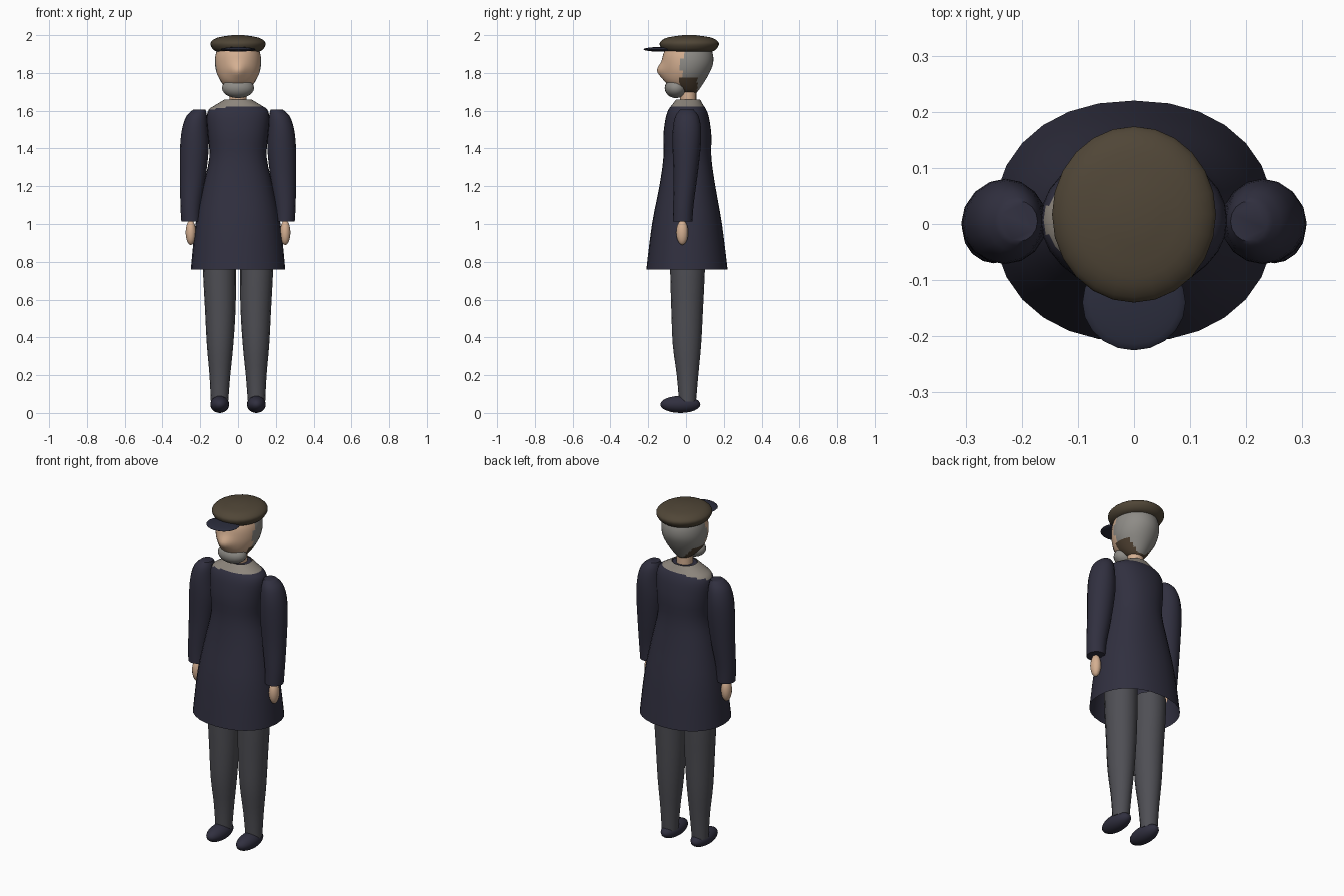
import bpy, bmesh, math
from mathutils import Matrix, Vector

cube = bpy.data.objects.get("Cube")
if cube:
    bpy.data.objects.remove(cube, do_unlink=True)


def material(name, r, g, b):
    m = bpy.data.materials.new(name)
    m.use_nodes = True
    m.diffuse_color = (r, g, b, 1)
    m.node_tree.nodes["Principled BSDF"].inputs["Base Color"].default_value = (r, g, b, 1)
    return m


NAVY = material("navy cloth", .030, .029, .050)
VISOR = material("dark visor", .024, .026, .046)
TROUSER = material("grey trousers", .078, .078, .090)
CAP = material("brown cap", .080, .061, .038)
SKIN = material("skin", .66, .43, .285)
HAIR = material("grey hair", .27, .26, .24)
COLLAR = material("pale collar", .27, .24, .205)
SIDEBURN = material("dark sideburn", .075, .050, .030)


def finish(name, bm, mats, rule=None, angle=50):
    """Turn a bmesh into a smooth object, colouring faces by an optional rule."""
    bmesh.ops.recalc_face_normals(bm, faces=bm.faces)
    if rule:
        for f in bm.faces:
            f.material_index = rule(f.calc_center_median())
    mesh = bpy.data.meshes.new(name)
    bm.to_mesh(mesh)
    bm.free()
    for m in mats:
        mesh.materials.append(m)
    ob = bpy.data.objects.new(name, mesh)
    bpy.context.collection.objects.link(ob)
    bpy.ops.object.select_all(action='DESELECT')
    ob.select_set(True)
    bpy.context.view_layer.objects.active = ob
    bpy.ops.object.shade_smooth_by_angle(angle=math.radians(angle))
    return ob


def spline(rings, steps):
    """Smooth interpolation through the given rings."""
    rows = [Vector(r) for r in rings]
    out = []
    for i in range(len(rows) - 1):
        a, b = rows[max(i - 1, 0)], rows[i]
        c, d = rows[i + 1], rows[min(i + 2, len(rows) - 1)]
        for k in range(steps):
            t = k / steps
            out.append(b + (c - a) * (t / 2) + (a * 2 - b * 5 + c * 4 - d) * (t * t / 2)
                       + (b * 3 - a - c * 3 + d) * (t ** 3 / 2))
    return out + [rows[-1]]


def loft(name, rings, mats, sides=16, steps=3, caps=True, power=1, rule=None, shape=None):
    """Skin elliptical rings given as (z, centre x, centre y, radius x, radius y)."""
    bm = bmesh.new()
    loops = []
    for z, cx, cy, rx, ry in spline(rings, steps):
        loop = []
        for i in range(sides):
            a = math.tau * i / sides
            c, s = math.cos(a), math.sin(a)
            p = Vector((cx + rx * math.copysign(abs(c) ** power, c),
                        cy + ry * math.copysign(abs(s) ** power, s), z))
            loop.append(bm.verts.new(shape(p) if shape else p))
        loops.append(loop)
    for lo, hi in zip(loops, loops[1:]):
        for i in range(sides):
            j = (i + 1) % sides
            bm.faces.new((lo[i], lo[j], hi[j], hi[i]))
    if caps:
        bm.faces.new(loops[0])
        bm.faces.new(loops[-1])
    return finish(name, bm, mats, rule)


def ellipsoid(name, centre, radii, mat, u=20, v=12):
    bm = bmesh.new()
    m = Matrix.Translation(centre) @ Matrix.Diagonal((*radii, 1))
    bmesh.ops.create_uvsphere(bm, u_segments=u, v_segments=v, radius=1, matrix=m)
    return finish(name, bm, [mat], angle=80)


# Coat with an open hem and a pale collar that dips over one shoulder
def collar_rule(p):
    return int(p.z > 1.622 + .25 * min(0, p.x + .06))


loft("coat", [(.76, 0, .005, .25, .215), (1.0, 0, .005, .225, .185),
              (1.2, 0, .007, .185, .148), (1.35, 0, .007, .152, .127),
              (1.47, 0, .007, .16, .127), (1.56, 0, .007, .166, .115),
              (1.605, 0, .007, .155, .10), (1.63, 0, .008, .12, .083),
              (1.66, 0, .011, .07, .063)],
     [NAVY, COLLAR], sides=28, caps=False, power=.92, rule=collar_rule)
loft("collar_lining", [(1.62, 0, .011, .05, .05), (1.655, 0, .011, .068, .061)],
     [NAVY], steps=1)

# Sleeves, hands, trouser legs and shoes
for side, s in (("left", 1), ("right", -1)):
    loft(side + "_sleeve", [(1.012, s * .25, -.018, .05, .052), (1.1, s * .25, -.014, .055, .054),
                            (1.25, s * .239, -.003, .068, .063), (1.4, s * .231, .003, .076, .074),
                            (1.5, s * .228, .005, .069, .075), (1.57, s * .219, .005, .055, .062),
                            (1.605, s * .205, .005, .033, .036)], [NAVY])
    ellipsoid(side + "_hand", (s * .25, -.02, .955), (.028, .032, .066), SKIN, 14, 10)
    loft(side + "_leg", [(.06, s * .098, .008, .046, .045), (.2, s * .096, .008, .055, .057),
                         (.36, s * .095, .005, .07, .075), (.55, s * .094, .006, .081, .084),
                         (.76, s * .098, .008, .088, .092), (.86, s * .098, .008, .088, .092)],
         [TROUSER])
    ellipsoid(side + "_shoe", (s * .097, -.03, .045), (.05, .106, .045), NAVY)

loft("neck", [(1.58, 0, .012, .045, .043), (1.74, 0, .012, .045, .043)], [SKIN], steps=1)


# Head with a pulled-out nose; the back is hair and the jaw edge is dark
def nose(p):
    if p.y < 0:
        p.y -= .032 * math.exp(-(p.x / .045) ** 2 - ((p.z - 1.81) / .04) ** 2)
    return p


def head_rule(p):
    if p.z < 1.772:
        return 1 if p.y > .06 else 2 if p.y > -.03 else 0
    return int(p.y > (.0 if p.z > 1.87 else -.025))


loft("head", [(1.69, 0, .02, .03, .03), (1.71, 0, .008, .057, .06),
              (1.75, 0, -.005, .088, .10), (1.80, 0, .002, .113, .122),
              (1.85, 0, .009, .122, .134), (1.90, 0, .011, .118, .131),
              (1.95, 0, .012, .10, .11)],
     [SKIN, HAIR, SIDEBURN], sides=40, steps=4, rule=head_rule, shape=nose)
ellipsoid("beard", (0, -.053, 1.72), (.085, .06, .053), HAIR)

# Cap and visor
loft("cap", [(1.908, 0, .016, .10, .11), (1.922, 0, .016, .13, .14),
             (1.95, 0, .017, .146, .157), (1.97, 0, .017, .138, .148),
             (1.988, 0, .017, .105, .113), (2.0, 0, .017, .03, .032)],
     [CAP], sides=24)
ellipsoid("visor", (0, -.14, 1.925), (.092, .085, .012), VISOR)
